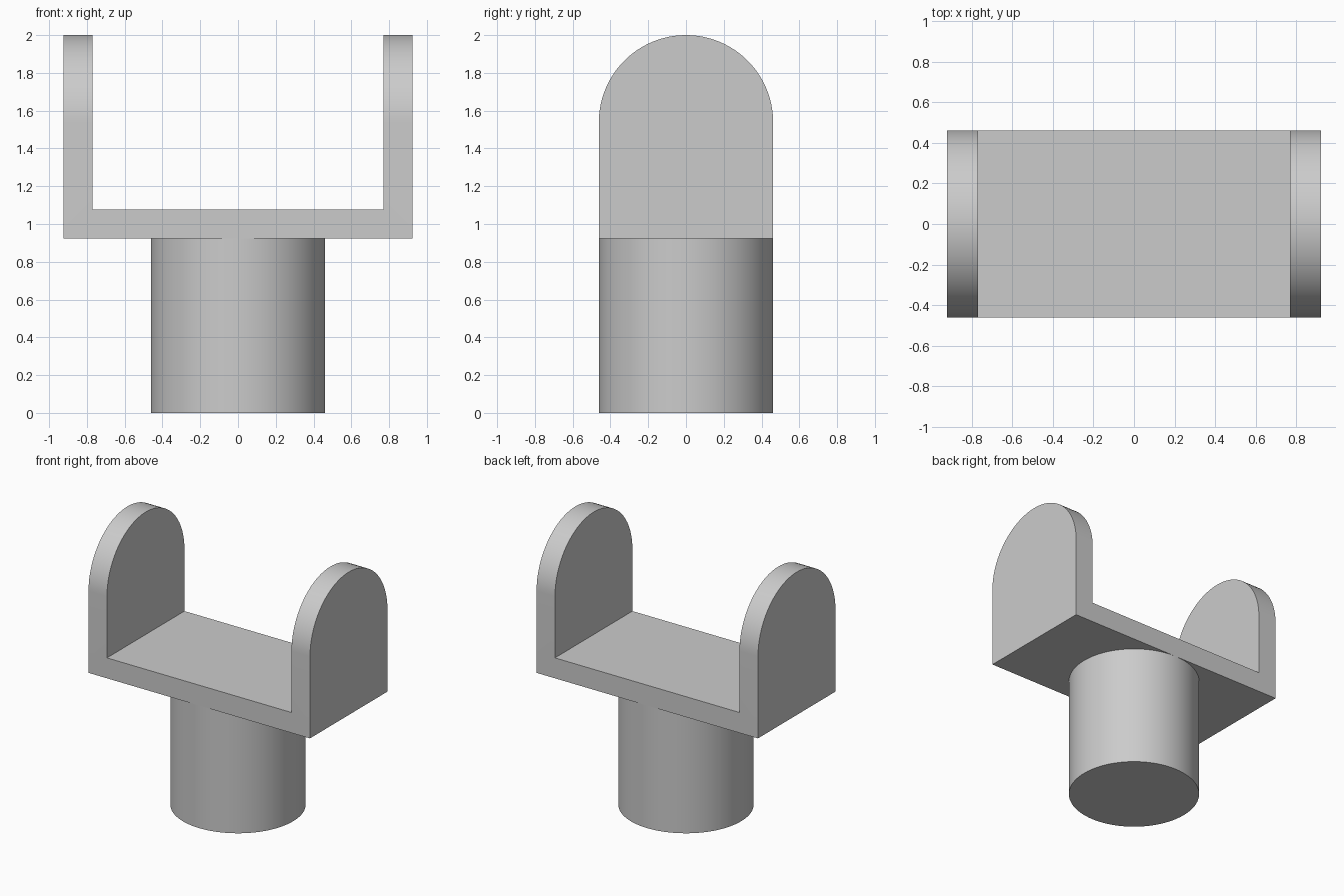
import bpy
import bmesh
from math import pi, cos, sin, radians
from mathutils import Vector

cube = bpy.data.objects.get("Cube")
if cube:
    bpy.data.objects.remove(cube, do_unlink=True)

U = 2 / 13              # plate thickness; every size is a multiple of it
RADIUS = 3 * U          # post radius and cheek rounding
POST_H = 6 * U
HALF_W = 6 * U
SPRING = 10 * U         # height where the cheek rounding starts
ARC_STEPS = 48

grey = bpy.data.materials.new("light grey")
grey.use_nodes = True
colour = (0.6, 0.6, 0.6, 1)
grey.diffuse_color = colour
grey.node_tree.nodes["Principled BSDF"].inputs["Base Color"].default_value = colour


def activate(obj):
    bpy.ops.object.select_all(action="DESELECT")
    obj.select_set(True)
    bpy.context.view_layer.objects.active = obj


def smooth(obj):
    activate(obj)
    bpy.ops.object.shade_smooth_by_angle(angle=radians(30))


# Bracket: an arched side profile extruded across the full width
profile = [(-RADIUS, POST_H), (RADIUS, POST_H)]
for i in range(ARC_STEPS + 1):
    a = pi * i / ARC_STEPS
    profile.append((RADIUS * cos(a), SPRING + RADIUS * sin(a)))
bm = bmesh.new()
face = bm.faces.new([bm.verts.new((-HALF_W, y, z)) for y, z in profile])
side = bmesh.ops.extrude_face_region(bm, geom=[face])["geom"]
bmesh.ops.translate(bm, vec=Vector((2 * HALF_W, 0, 0)),
                    verts=[v for v in side if isinstance(v, bmesh.types.BMVert)])
bmesh.ops.recalc_face_normals(bm, faces=bm.faces)
mesh = bpy.data.meshes.new("fork_bracket")
bm.to_mesh(mesh)
bm.free()
bracket = bpy.data.objects.new("fork_bracket", mesh)
bpy.context.collection.objects.link(bracket)
mesh.materials.append(grey)

# Gap between the two cheeks, leaving the base plate below
bpy.ops.mesh.primitive_cube_add(size=1, location=(0, 0, 12 * U))
cutter = bpy.context.object
cutter.name = "gap_cutter"
cutter.hide_render = True
cutter.scale = (10 * U, 10 * U, 10 * U)
cutter.data.materials.append(grey)
bpy.context.view_layer.update()
activate(bracket)
cut = bracket.modifiers.new("gap", "BOOLEAN")
cut.operation = "DIFFERENCE"
cut.solver = "EXACT"
cut.object = cutter
bpy.ops.object.modifier_apply(modifier=cut.name)
bpy.data.objects.remove(cutter, do_unlink=True)
smooth(bracket)

# Round post under the bracket
bpy.ops.mesh.primitive_cylinder_add(vertices=2 * ARC_STEPS, radius=RADIUS,
                                    depth=POST_H, location=(0, 0, POST_H / 2))
post = bpy.context.object
post.name = "round_post"
post.data.materials.append(grey)
smooth(post)
